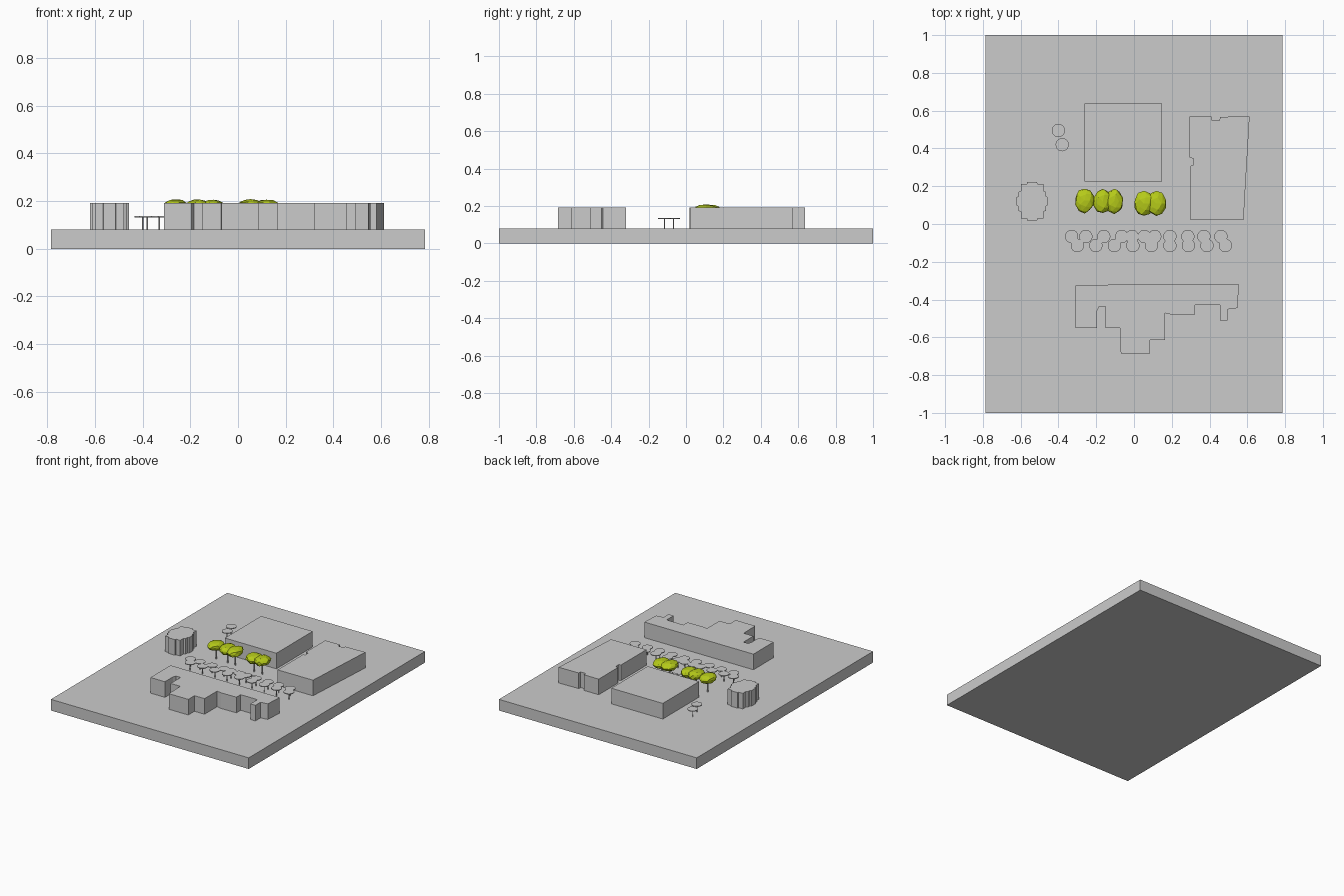
import bpy, bmesh, math, random
from mathutils import Vector

if "Cube" in bpy.data.objects:
    bpy.data.objects.remove(bpy.data.objects["Cube"])
random.seed(4)

GROUND, ROOF = 0.08, 0.192


def finish(name, bm, mat=None):
    bmesh.ops.recalc_face_normals(bm, faces=bm.faces)
    me = bpy.data.meshes.new(name)
    bm.to_mesh(me)
    bm.free()
    ob = bpy.data.objects.new(name, me)
    bpy.context.collection.objects.link(ob)
    if mat:
        me.materials.append(mat)
    return ob


def prism(name, outline, z0, z1):
    bm = bmesh.new()
    face = bm.faces.new([bm.verts.new((x, y, z0)) for x, y in outline])
    ext = bmesh.ops.extrude_face_region(bm, geom=[face], use_keep_orig=True)
    top = [v for v in ext["geom"] if isinstance(v, bmesh.types.BMVert)]
    bmesh.ops.translate(bm, verts=top, vec=(0, 0, z1 - z0))
    return finish(name, bm)


def rect(x0, x1, y0, y1):
    return [(x0, y0), (x1, y0), (x1, y1), (x0, y1)]


def add_cylinder(bm, x, y, z0, z1, r, sides):
    made = bmesh.ops.create_cone(bm, cap_ends=True, segments=sides,
                                 radius1=r, radius2=r, depth=z1 - z0)
    bmesh.ops.translate(bm, verts=made["verts"], vec=(x, y, (z0 + z1) / 2))


# Site slab
prism("site_base", rect(-0.785, 0.785, -1, 1), 0, GROUND)

# Large buildings
prism("square_building", rect(-0.262, 0.147, 0.225, 0.637), GROUND, ROOF)
prism("right_building", [
    (0.30, 0.02), (0.58, 0.022), (0.59, 0.20), (0.612, 0.57), (0.455, 0.567),
    (0.453, 0.547), (0.412, 0.547), (0.41, 0.57), (0.294, 0.57),
    (0.294, 0.352), (0.315, 0.346), (0.315, 0.312), (0.30, 0.308)], GROUND, ROOF)
prism("front_building", [
    (-0.31, -0.325), (-0.30, -0.322), (0.555, -0.32), (0.548, -0.445),
    (0.495, -0.452), (0.495, -0.51), (0.455, -0.51), (0.455, -0.43),
    (0.322, -0.43), (0.322, -0.478), (0.20, -0.48), (0.165, -0.472),
    (0.165, -0.615), (0.085, -0.615), (0.085, -0.685), (-0.07, -0.685),
    (-0.073, -0.55), (-0.15, -0.55), (-0.15, -0.437), (-0.185, -0.437),
    (-0.195, -0.46), (-0.195, -0.55), (-0.31, -0.55)], GROUND, ROOF)

# Stepped pavilion, one quarter mirrored around its centre
quarter = [(0.082, 0.022), (0.072, 0.027), (0.072, 0.05), (0.060, 0.055),
           (0.060, 0.092), (0.028, 0.092), (0.026, 0.102)]
half = quarter + [(-x, y) for x, y in reversed(quarter)]
ring = half + [(x, -y) for x, y in reversed(half)]
prism("pavilion", [(x - 0.539, y + 0.12) for x, y in ring], GROUND, ROOF)

# Disc-topped trees in two rows plus a pair at the back
spots = [(x, -0.066) for x in (-0.33, -0.255, -0.16, -0.065, -0.01, 0.055,
                               0.11, 0.19, 0.285, 0.37, 0.46)]
spots += [(-0.30 + i * 0.098, -0.114) for i in range(9)]
spots += [(-0.40, 0.495), (-0.38, 0.42)]
trunks, discs = bmesh.new(), bmesh.new()
for x, y in spots:
    add_cylinder(trunks, x, y, GROUND, 0.134, 0.003, 8)
    add_cylinder(discs, x, y, 0.132, 0.137, 0.035, 24)
finish("disc_tree_trunks", trunks)
finish("disc_tree_tops", discs)

# Low-poly green trees: faceted crowns on thin trunks
green = bpy.data.materials.new("leaf_green")
green.diffuse_color = (0.47, 0.6, 0.01, 1)
green.use_nodes = True
green.node_tree.nodes["Principled BSDF"].inputs["Base Color"].default_value = green.diffuse_color
stems = bmesh.new()
for i, (x, y) in enumerate([(-0.262, 0.125), (-0.165, 0.12), (-0.105, 0.12),
                            (0.053, 0.108), (0.118, 0.108)]):
    crown = bmesh.new()
    bmesh.ops.create_icosphere(crown, subdivisions=2, radius=1)
    bmesh.ops.dissolve_limit(crown, angle_limit=math.radians(5),
                             verts=crown.verts, edges=crown.edges)
    for v in crown.verts:
        p = v.co * random.uniform(0.92, 1.08)
        # flatter top, tapering underside
        z = 0.028 * p.z if p.z > 0 else 0.036 * p.z
        v.co = Vector((x + 0.051 * p.x, y + 0.066 * p.y, 0.18 + z))
    finish(f"green_crown_{i + 1}", crown, green)
    add_cylinder(stems, x, y, GROUND, 0.17, 0.005, 6)
finish("green_tree_trunks", stems)

# Small benches in front of the right-hand trees
for i in range(3):
    x = 0.022 + i * 0.04
    prism(f"bench_{i + 1}", rect(x - 0.014, x + 0.014, 0.02, 0.05), GROUND, 0.087)
